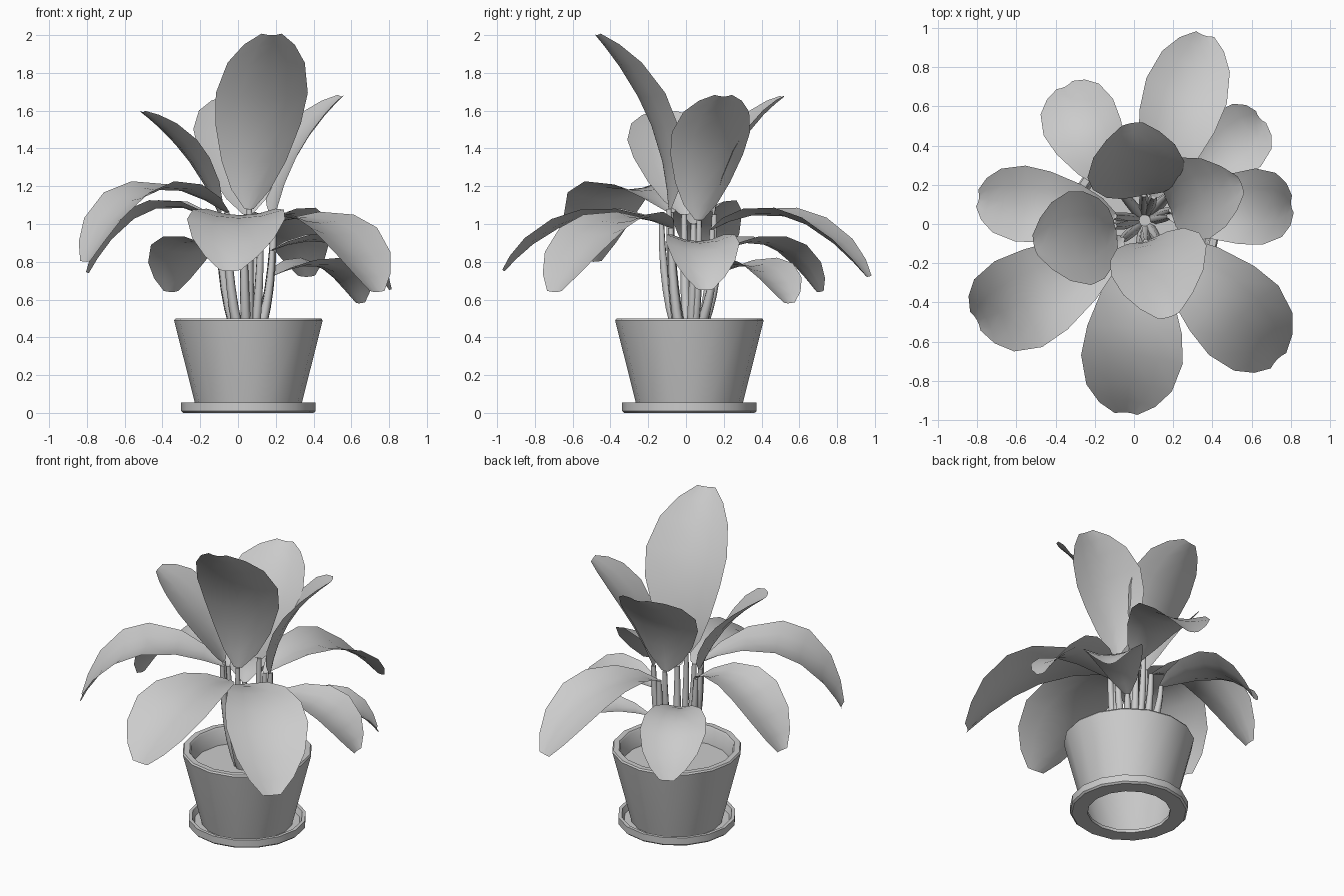
import bpy, bmesh, math
from mathutils import Vector

if "Cube" in bpy.data.objects:
    bpy.data.objects.remove(bpy.data.objects["Cube"])

CX, CY = 0.055, 0.018          # pot axis
SOIL_Z = 0.39


def finish(name, bm, angle=40):
    me = bpy.data.meshes.new(name)
    bm.to_mesh(me)
    bm.free()
    ob = bpy.data.objects.new(name, me)
    bpy.context.collection.objects.link(ob)
    bpy.ops.object.select_all(action='DESELECT')
    ob.select_set(True)
    bpy.context.view_layer.objects.active = ob
    bpy.ops.object.shade_smooth_by_angle(angle=math.radians(angle))
    return ob


def lathe(name, profile, closed=False, sides=16):
    bm = bmesh.new()
    rings = []
    for r, z in profile:
        rings.append([bm.verts.new((CX + r * math.cos(2 * math.pi * i / sides),
                                    CY + r * math.sin(2 * math.pi * i / sides), z))
                      for i in range(sides)])
    pairs = list(zip(rings, rings[1:]))
    if closed:
        pairs.append((rings[-1], rings[0]))
    for a, b in pairs:
        for i in range(sides):
            j = (i + 1) % sides
            bm.faces.new((a[i], a[j], b[j], b[i]))
    return finish(name, bm)


# Saucer ring, pot shell and soil
lathe("saucer", [(.25, 0), (.345, 0), (.356, .01), (.356, .055), (.335, .055),
                 (.32, .02), (.25, .02)], closed=True)
lathe("pot", [(.274, .016), (.285, .06), (.391, .48), (.393, .49), (.386, .5),
              (.352, .5), (.343, .49), (.325, SOIL_Z - .02)])
bm = bmesh.new()
bmesh.ops.create_circle(bm, cap_ends=True, segments=16, radius=.33)
bmesh.ops.translate(bm, verts=bm.verts, vec=(CX, CY, SOIL_Z))
finish("soil", bm)


def bezier(a, c, b, t):
    return a * (1 - t) ** 2 + c * 2 * t * (1 - t) + b * t ** 2


OUTLINE = [(0, .1), (.1, .42), (.25, .7), (.45, .93), (.62, 1), (.8, .84), (.92, .55), (1, .22)]


# Leaf blade swept along a spine through base, mid and tip, with raised edges
def leaf(name, base, mid, tip, width, cup=.05):
    a, m, b = Vector(base), Vector(mid), Vector(tip)
    c = 2 * m - (a + b) / 2
    d = b - a
    side = Vector((-d.y, d.x, 0)).normalized()
    bm = bmesh.new()
    rows = []
    for t, w in OUTLINE:
        p = bezier(a, c, b, t)
        tan = ((c - a) * (1 - t) + (b - c) * t).normalized()
        n = tan.cross(side).normalized()
        rows.append([bm.verts.new(p + side * (s * w * width / 2) + n * (cup * w * s * s))
                     for s in (-1, -.5, 0, .5, 1)])
    for r0, r1 in zip(rows, rows[1:]):
        for i in range(4):
            bm.faces.new((r0[i], r1[i], r1[i + 1], r0[i + 1]))
    finish(name, bm, 80)


# Stem tube rising from the soil to the leaf base
def stem(name, base):
    b = Vector(base)
    out = Vector((b.x - CX, b.y - CY, 0))
    a = Vector((CX, CY, SOIL_Z - .01)) + out.normalized() * .05
    c = Vector((CX, CY, .62)) + out * .95
    cu = bpy.data.curves.new(name, 'CURVE')
    cu.dimensions = '3D'
    cu.bevel_depth = .025
    cu.bevel_resolution = 1
    cu.use_fill_caps = True
    sp = cu.splines.new('POLY')
    sp.points.add(6)
    for i, pt in enumerate(sp.points):
        pt.co = (*bezier(a, c, b, i / 6), 1)
        pt.radius = 1.1 - .5 * (i / 6) ** 2
    sp.use_smooth = True
    bpy.context.collection.objects.link(bpy.data.objects.new(name, cu))


LEAVES = {
    # upright leaves
    "upright_front": ((.06, -.09, 1.08), (.125, -.175, 1.56), (.18, -.475, 2.0), .51),
    "upright_back": ((.05, .15, 1.05), (.01, .27, 1.40), (-.01, .515, 1.67), .50),
    "upright_left": ((-.10, -.01, 1.05), (-.26, -.07, 1.35), (-.51, -.11, 1.59), .49),
    "upright_right": ((.19, .07, 1.02), (.30, .13, 1.38), (.55, .20, 1.675), .44),
    # arching leaves
    "arching_front": ((.03, -.13, 1.0), (.0, -.57, 1.02), (-.04, -.96, .75), .52),
    "arching_front_right": ((.12, -.08, .98), (.47, -.40, .99), (.73, -.69, .64), .50),
    "arching_front_left": ((-.06, -.08, 1.06), (-.48, -.35, 1.17), (-.80, -.49, .80), .50),
    "arching_left": ((-.10, .04, 1.0), (-.47, .09, 1.07), (-.79, .13, .74), .39),
    "arching_back_left": ((-.07, .17, .85), (-.24, .46, .88), (-.35, .70, .64), .40),
    "arching_back": ((.10, .14, .97), (.23, .56, 1.03), (.36, .96, .72), .43),
    "arching_back_right": ((.17, .14, .72), (.46, .37, .77), (.64, .54, .58), .36),
    "arching_right": ((.18, .04, .86), (.54, .08, .89), (.80, .10, .65), .39),
}
for key, args in LEAVES.items():
    leaf(key + "_leaf", *args)
    stem(key + "_stem", args[0])
